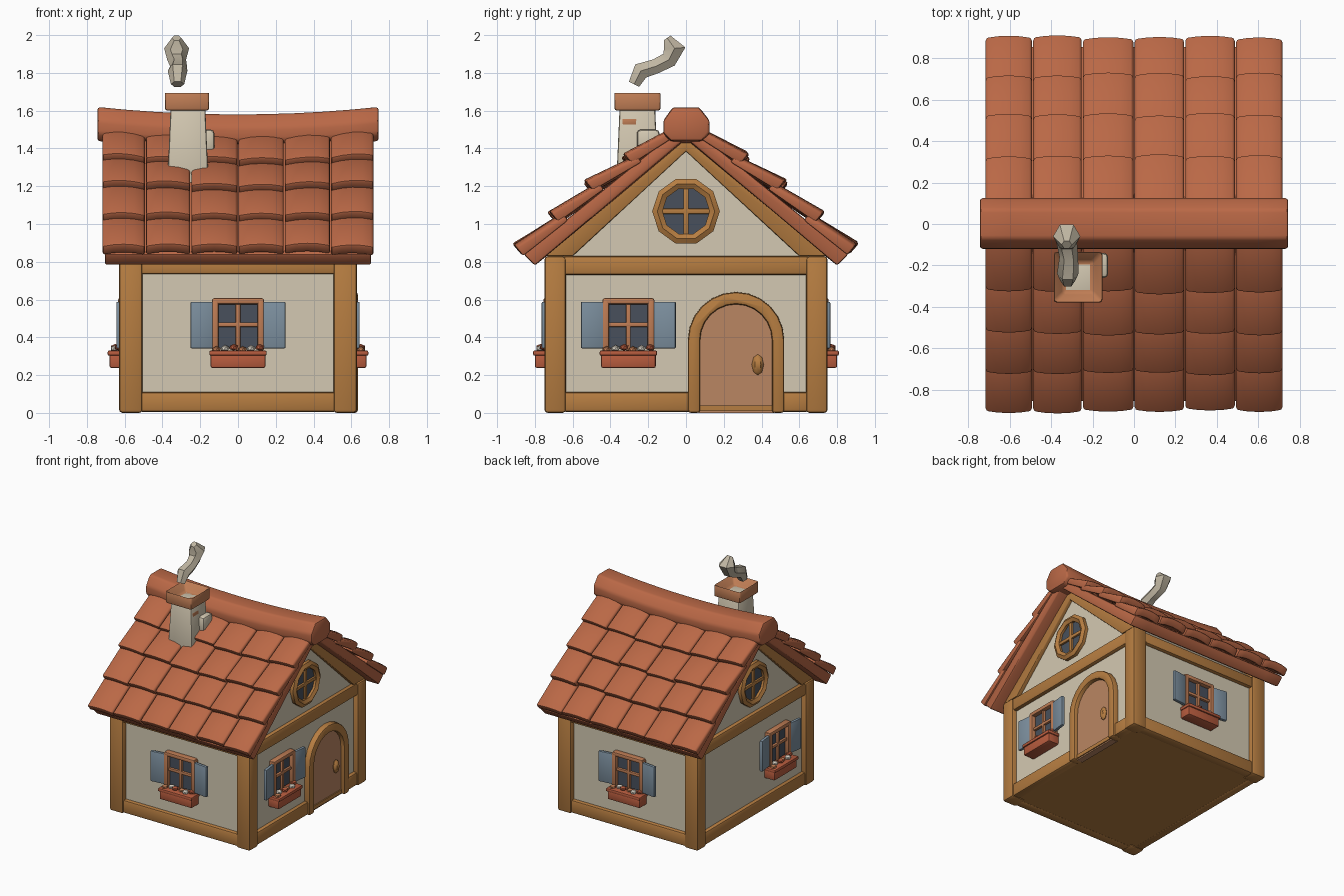
import bpy, bmesh, math, random
from mathutils import Vector, Matrix

if "Cube" in bpy.data.objects:
    bpy.data.objects.remove(bpy.data.objects["Cube"])

random.seed(4)


def material(name, r, g, b):
    m = bpy.data.materials.new(name)
    lin = [(c / 255 / 12.92 if c < 11 else ((c / 255 + 0.055) / 1.055) ** 2.4) for c in (r, g, b)]
    m.diffuse_color = (*lin, 1)
    m.use_nodes = True
    m.node_tree.nodes["Principled BSDF"].inputs["Base Color"].default_value = m.diffuse_color
    return m


ROOF = material("terracotta_roof", 186, 104, 70)
PLASTER = material("cream_plaster", 212, 201, 178)
TIMBER = material("golden_timber", 182, 125, 65)
DOOR = material("door_wood", 186, 134, 98)
TRIM = material("window_trim", 190, 124, 84)
GLASS = material("dark_glass", 72, 80, 92)
SHUTTER = material("blue_shutter", 124, 143, 158)
BOX = material("red_clay", 184, 92, 62)
SMOKE = material("smoke_beige", 192, 182, 162)
WHITE = material("white_petals", 222, 214, 200)


def finish(name, bm, mat, bevel=0.0, M=None):
    bmesh.ops.recalc_face_normals(bm, faces=bm.faces)
    if bevel:
        sharp = [e for e in bm.edges if e.calc_face_angle(0) > 0.6]
        bmesh.ops.bevel(bm, geom=sharp, offset=bevel, segments=2, profile=0.5,
                        affect='EDGES', clamp_overlap=True)
    if M:
        bm.transform(M)
    me = bpy.data.meshes.new(name)
    bm.to_mesh(me)
    bm.free()
    me.shade_smooth()
    me.set_sharp_from_angle(angle=math.radians(40))
    me.materials.append(mat)
    ob = bpy.data.objects.new(name, me)
    bpy.context.collection.objects.link(ob)
    return ob


def box(name, lo, hi, mat, bevel=0.01, M=None, top=1.0):
    """Box between two corners; top scales the upper end."""
    bm = bmesh.new()
    bmesh.ops.create_cube(bm, size=1)
    lo, hi = Vector(lo), Vector(hi)
    for v in bm.verts:
        k = top if v.co.z > 0 else 1
        v.co = (lo + hi) / 2 + Vector((v.co.x * k, v.co.y * k, v.co.z)) * (hi - lo)
    return finish(name, bm, mat, bevel, M)


def add_prism(bm, prof, xs, warp=None):
    """Extrude a (y, z) profile through the x stations."""
    rings = [[bm.verts.new((x, y, z)) for y, z in prof] for x in xs]
    n = len(prof)
    for a, b in zip(rings, rings[1:]):
        for i in range(n):
            bm.faces.new((a[i], a[(i + 1) % n], b[(i + 1) % n], b[i]))
    bm.faces.new(rings[0])
    bm.faces.new(rings[-1][::-1])
    if warp:
        for r in rings:
            for v in r:
                v.co = warp(v.co)


def prism(name, prof, xs, mat, bevel=0.0, warp=None):
    bm = bmesh.new()
    add_prism(bm, prof, xs, warp)
    return finish(name, bm, mat, bevel)


def sweep(name, path, radii, mat, sides=6, closed=False):
    """Tube along a path lying in a plane of constant x."""
    bm = bmesh.new()
    n, rings = len(path), []
    for i, p in enumerate(path):
        a = path[i - 1] if closed or i else p
        b = path[(i + 1) % n] if closed or i < n - 1 else p
        t = (Vector(b) - Vector(a)).normalized()
        side = t.cross(Vector((1, 0, 0)))
        rings.append([bm.verts.new(Vector(p) + radii[i] * (
            math.cos(k * math.tau / sides) * Vector((1, 0, 0)) + math.sin(k * math.tau / sides) * side))
            for k in range(sides)])
    for i in range(n if closed else n - 1):
        a, b = rings[i], rings[(i + 1) % n]
        for k in range(sides):
            bm.faces.new((a[k], a[(k + 1) % sides], b[(k + 1) % sides], b[k]))
    if not closed:
        bm.faces.new(rings[0])
        bm.faces.new(rings[-1])
    return finish(name, bm, mat)


# Plaster house body and floor
prism("plaster_walls", [(-.71, .02), (.71, .02), (.71, .83), (0, 1.45), (-.71, .83)], (-.59, .59), PLASTER)
box("floor", (-.61, -.73, .01), (.61, .73, .04), TIMBER, 0)

# Timber frame
for sx in (-1, 1):
    for sy in (-1, 1):
        box("corner_post", (min(sx * .505, sx * .63), min(sy * .635, sy * .75), 0),
            (max(sx * .505, sx * .63), max(sy * .635, sy * .75), .83), TIMBER, .018, top=.99)
    x0, x1 = sorted((sx * .55, sx * .62))
    spans = [(-.65, .03), (.5, .65)] if sx > 0 else [(-.65, .65)]
    for a, b in spans:
        box("side_sill", (x0, a, .005), (x1, b, .11), TIMBER, .015)
    box("gable_beam", (x0, -.66, .73), (x1, .66, .83), TIMBER, .015)
    prism("gable_rafters", [(-.76, .83), (0, 1.48), (.76, .83), (.6, .83), (0, 1.385), (-.6, .83)],
          (x0, x1), TIMBER, .008)
for sy in (-1, 1):
    y0, y1 = sorted((sy * .66, sy * .74))
    box("long_sill", (-.52, y0, .005), (.52, y1, .11), TIMBER, .015)
    box("long_top_beam", (-.52, y0, .735), (.52, y1, .82), TIMBER, .012)


# Roof, sagging gently towards the middle of the ridge
def sag(v):
    k = min(1, max(0, (v.z - .85) / .7))
    return Vector((v.x, v.y, v.z - .04 * k * (1 - (v.x / .75) ** 2)))


stations = [-1 + i / 5 for i in range(11)]
prism("roof_base", [(0, 1.54), (.86, .84), (.80, .78), (0, 1.46), (-.80, .78), (-.86, .84)],
      [.705 * s for s in stations], ROOF, .012, sag)
prism("roof_ridge", [(-.12, 1.48), (-.12, 1.55), (-.07, 1.62), (.07, 1.62), (.125, 1.55), (.125, 1.48),
                     (.08, 1.44), (-.08, 1.44)], [.745 * s for s in stations], ROOF, .015, sag)

# Overlapping tile rows
rows = [(.10, 1.54), (.33, 1.37), (.53, 1.225), (.72, 1.06), (.905, .885)]
columns = [-.72, -.49, -.25, 0, .245, .49, .72]
normal, down = Vector((.64, .77)), Vector((.77, -.64))
bm = bmesh.new()
for s in (-1, 1):
    for r0, r1 in zip(rows, rows[1:]):
        for xa, xb in zip(columns, columns[1:]):
            b = Vector(r1) + down * random.uniform(-.012, .006) + normal * random.uniform(-.008, .004)
            a = Vector(r0) - normal * .055 - down * .05
            prof = [(s * p.x, p.y) for p in (a, b, b - normal * .065, a - normal * .04)]

            def curve(v, s=s, xa=xa, xb=xb):
                t = (v.x - xa) / (xb - xa)
                h = .018 * (1 - (2 * t - 1) ** 2)
                return sag(v + Vector((0, s * .64 * h, .77 * h)))

            add_prism(bm, prof, [xa + .003 + (xb - xa - .006) * i / 4 for i in range(5)], curve)
finish("roof_tiles", bm, ROOF, .013)

# Chimney with hollow cap, exposed bricks and mortar patch
box("chimney_stack", (-.375, -.37, 1.2), (-.155, -.145, 1.63), PLASTER, .012, top=.83)
bm = bmesh.new()
bmesh.ops.create_cube(bm, size=1)
top = [f for f in bm.faces if f.normal.z > .5]
bmesh.ops.scale(bm, vec=(.235, .245, .1), verts=bm.verts)
bmesh.ops.translate(bm, vec=(-.27, -.257, 1.65), verts=bm.verts)
bmesh.ops.inset_region(bm, faces=top, thickness=.065)
bmesh.ops.translate(bm, vec=(0, 0, -.07), verts=top[0].verts)
finish("chimney_cap", bm, TRIM, .014)
for y, z in ((-.30, 1.54), (-.22, 1.47)):
    box("chimney_brick", (-.19, y - .04, z - .018), (-.165 + (1.5 - z) * .1, y + .04, z + .018), TRIM, .006)
box("chimney_mortar", (-.2, -.26, 1.38), (-.125, -.14, 1.5), PLASTER, .02)

# Smoke curl
sweep("smoke", [(-.32, -.275, 1.74), (-.32, -.24, 1.81), (-.315, -.16, 1.835), (-.325, -.09, 1.87),
                (-.325, -.06, 1.93), (-.325, -.10, 1.985)], [.035, .052, .045, .05, .066, .025], SMOKE)

# Arched door on the right side
Y, Z = .265, .385


def arch(r, n=12):
    arc = [(Y + r * math.cos(math.pi * i / n), Z + r * math.sin(math.pi * i / n)) for i in range(n + 1)]
    return [(Y + r, 0)] + arc + [(Y - r, 0)]


prism("door", arch(.2), (.55, .602), DOOR)
prism("door_frame", arch(.255) + arch(.19)[::-1], (.55, .635), TIMBER, .015)
bm = bmesh.new()
bmesh.ops.create_uvsphere(bm, u_segments=6, v_segments=4, radius=1)
finish("door_handle", bm, TIMBER, 0, Matrix.Translation((.61, .38, .255)) @ Matrix.Diagonal((.025, .032, .055, 1)))

# Round gable windows
for sx in (-1, 1):
    ring = [(sx * .6, .152 * math.cos(math.tau * i / 10), 1.067 + .152 * math.sin(math.tau * i / 10))
            for i in range(10)]
    sweep("round_window_frame", ring, [.031] * 10, TIMBER, 6, True)
    x0, x1 = sorted((sx * .58, sx * .597))
    prism("round_window_glass", [(p[1], p[2]) for p in ring], (x0, x1), GLASS)
    x0, x1 = sorted((sx * .58, sx * .612))
    box("round_window_bar", (x0, -.014, .93), (x1, .014, 1.2), TIMBER, .005)
    box("round_window_bar", (x0, -.135, 1.053), (x1, .135, 1.081), TIMBER, .005)


# Shuttered windows with flower boxes; local -y points out of the wall
def window(side, M):
    def part(n, lo, hi, mat, bev=.006, mat4=None):
        return box(side + "_window_" + n, lo, hi, mat, bev, M @ mat4 if mat4 else M)
    part("glass", (-.12, -.012, .34), (.12, .01, .59), GLASS, 0)
    for s in (-1, 1):
        a, b = sorted((s * .102, s * .138))
        part("frame_side", (a, -.045, .33), (b, .01, .605), TRIM, .01)
        a, b = sorted((s * .13, s * .255))
        hinge = Matrix.Translation((s * .13, 0, 0)) @ Matrix.Rotation(-s * .12, 4, 'Z') \
            @ Matrix.Translation((-s * .13, 0, 0))
        part("shutter", (a, -.04, .342), (b, -.015, .588), SHUTTER, .006, hinge)
    part("frame_top", (-.135, -.045, .575), (.135, .01, .608), TRIM, .01)
    part("mullion", (-.012, -.03, .33), (.012, .01, .59), TRIM)
    part("crossbar", (-.12, -.03, .455), (.12, .01, .479), TRIM)
    part("flower_box", (-.145, -.09, .238), (.145, .01, .315), BOX, .01)
    part("flower_box_rim", (-.152, -.1, .303), (.152, .01, .33), BOX, .008)
    for i in range(6):
        bm = bmesh.new()
        bmesh.ops.create_icosphere(bm, subdivisions=1, radius=.026)
        pos = Matrix.Translation((-.115 + .046 * i, -.06 + .02 * (i % 2), .335 + .006 * (i % 3)))
        finish(side + "_flower", bm, (TRIM, WHITE, BOX)[i % 3], 0, M @ pos @ Matrix.Diagonal((1, 1, .7, 1)))


for side, pos, deg in (("front", (0, -.71, 0), 0), ("right", (.59, -.305, 0), 90),
                       ("back", (0, .71, 0), 180), ("left", (-.59, -.305, 0), -90)):
    window(side, Matrix.Translation(pos) @ Matrix.Rotation(math.radians(deg), 4, 'Z'))
